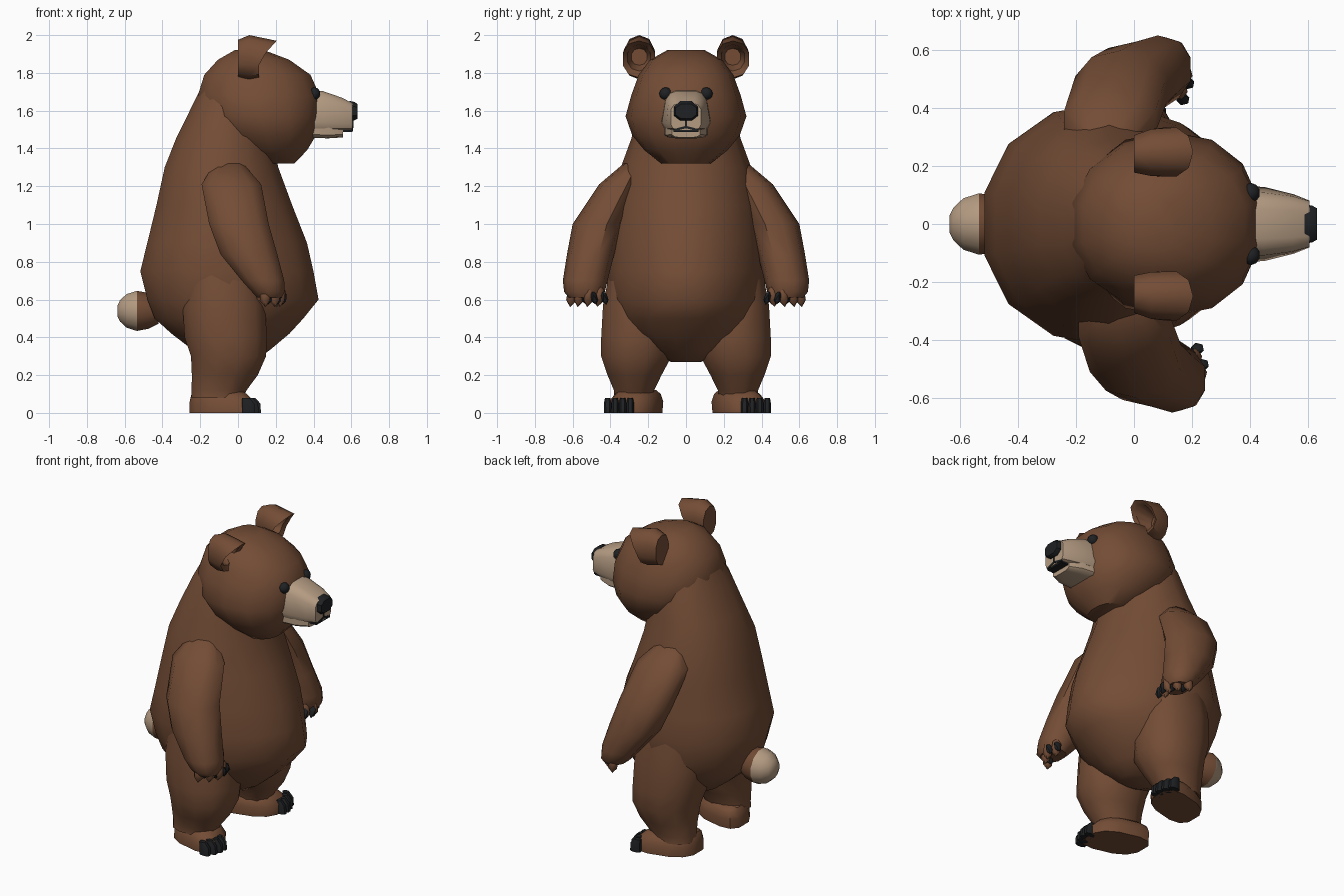
import bpy, bmesh, math
from mathutils import Vector, Matrix


def material(name, rgb):
    m = bpy.data.materials.new(name)
    m.diffuse_color = (*rgb, 1)
    return m


BROWN = material("brown fur", (0.172, 0.073, 0.036))
CREAM = material("cream fur", (0.46, 0.33, 0.225))
DARK = material("dark claw", (0.014, 0.015, 0.017))


def finish(bm, name, mats, angle=42):
    bmesh.ops.recalc_face_normals(bm, faces=bm.faces)
    me = bpy.data.meshes.new(name)
    bm.to_mesh(me)
    bm.free()
    for m in mats:
        me.materials.append(m)
    for p in me.polygons:
        p.use_smooth = True
    me.set_sharp_from_angle(angle=math.radians(angle))
    ob = bpy.data.objects.new(name, me)
    bpy.context.collection.objects.link(ob)
    return ob


def loft(name, rings, mat, axis="Z", segs=12, power=2.2, side=1, tweak=None):
    """Skin rounded rings (t, a0, a1, b0, b1) stacked along an axis."""
    bm = bmesh.new()
    loops = []
    for t, a0, a1, b0, b1 in rings:
        loop = []
        for i in range(segs):
            ang = 2 * math.pi * (i + 0.5) / segs
            c, s = math.cos(ang), math.sin(ang)
            a = (a0 + a1) / 2 + (a1 - a0) / 2 * math.copysign(abs(c) ** (2 / power), c)
            b = (b0 + b1) / 2 + (b1 - b0) / 2 * math.copysign(abs(s) ** (2 / power), s)
            p = Vector((a, b, t)) if axis == "Z" else Vector((t, a, b))
            if tweak:
                p = tweak(p)
            loop.append(bm.verts.new((p.x, p.y * side, p.z)))
        loops.append(loop)
    for lo, hi in zip(loops, loops[1:]):
        for i in range(segs):
            j = (i + 1) % segs
            bm.faces.new((lo[i], lo[j], hi[j], hi[i]))
    bm.faces.new(loops[0])
    bm.faces.new(loops[-1])
    return finish(bm, name, [mat])


def ball(name, centre, radii, mat, subdiv=2, tilt=0):
    bm = bmesh.new()
    m = Matrix.Translation(centre) @ Matrix.Rotation(tilt, 4, "X") @ Matrix.Diagonal((*radii, 1))
    bmesh.ops.create_icosphere(bm, subdivisions=subdiv, radius=1, matrix=m)
    return finish(bm, name, [mat])


def bar(name, centre, size, mat, tilt=0):
    bm = bmesh.new()
    m = Matrix.Translation(centre) @ Matrix.Rotation(tilt, 4, "X") @ Matrix.Diagonal((*size, 1))
    bmesh.ops.create_cube(bm, size=1, matrix=m)
    return finish(bm, name, [mat])


# Torso with heavy belly narrowing forwards, rising into the neck
def belly(p):
    return Vector((p.x, p.y * (1 - 0.6 * max(0, p.x)), p.z))


torso = [(0.27, -0.12, 0.08, 0.08), (0.33, -0.24, 0.17, 0.20), (0.42, -0.36, 0.28, 0.31),
         (0.50, -0.45, 0.355, 0.37), (0.60, -0.49, 0.437, 0.41), (0.75, -0.528, 0.41, 0.425),
         (0.90, -0.49, 0.375, 0.41), (1.10, -0.44, 0.295, 0.385), (1.30, -0.395, 0.22, 0.345),
         (1.45, -0.335, 0.19, 0.29), (1.62, -0.25, 0.15, 0.25), (1.76, -0.18, 0.10, 0.17)]
loft("torso", [(z, a, b, -w, w) for z, a, b, w in torso], BROWN, segs=14, tweak=belly)

# Head
head = [(1.32, 0.10, 0.30, 0.13), (1.39, -0.02, 0.37, 0.22), (1.47, -0.12, 0.42, 0.285),
        (1.57, -0.20, 0.44, 0.32), (1.68, -0.22, 0.44, 0.29), (1.79, -0.185, 0.39, 0.25),
        (1.87, -0.11, 0.275, 0.19), (1.92, -0.02, 0.14, 0.10)]
loft("head", [(z, a, b, -w, w) for z, a, b, w in head], BROWN, segs=14)


# Muzzle, narrower on top, with a separate jaw set back under the lip
def narrow_top(p):
    k = 1 - 0.3 * max(0, p.z - 1.6) / 0.11
    return Vector((p.x, p.y * k, p.z))


loft("muzzle", [(0.36, -0.135, 0.135, 1.49, 1.715), (0.45, -0.13, 0.13, 1.49, 1.705),
                (0.55, -0.105, 0.105, 1.492, 1.67), (0.607, -0.082, 0.082, 1.497, 1.64)],
     CREAM, axis="X", power=4.5, tweak=narrow_top)
loft("jaw", [(0.36, -0.12, 0.12, 1.455, 1.53), (0.48, -0.11, 0.11, 1.453, 1.53),
             (0.555, -0.075, 0.075, 1.458, 1.52)], CREAM, axis="X", power=4)
loft("nose", [(0.59, -0.062, 0.062, 1.545, 1.655), (0.615, -0.068, 0.068, 1.545, 1.65),
              (0.633, -0.058, 0.058, 1.555, 1.638)], DARK, axis="X", segs=8, power=2.5)
bar("mouth_centre", (0.607, 0, 1.53), (0.008, 0.009, 0.045), DARK)
bar("mouth_underside", (0.565, 0, 1.492), (0.076, 0.13, 0.009), DARK)

# Tail: brown root and cream rounded tip
loft("tail_root", [(x, -r, r, 0.54 - r, 0.54 + r) for x, r in
                   ((-0.42, 0.07), (-0.475, 0.098), (-0.535, 0.11))], BROWN, axis="X", power=2)
loft("tail_tip", [(x, -r, r, 0.54 - r, 0.54 + r) for x, r in
                  ((-0.535, 0.11), (-0.59, 0.092), (-0.625, 0.058), (-0.638, 0.03))],
     CREAM, axis="X", power=2)


def cup_lean(p):
    # the top of the ear rim curls forward
    k = 0.9 if p.x > 0.06 else 0
    return Vector((p.x + k * max(0, p.z - 1.865), p.y, p.z))


for s, tag in ((1, "left"), (-1, "right")):
    # Face details
    ball(tag + "_eye", (0.404, 0.108 * s, 1.69), (0.032, 0.034, 0.034), DARK)
    bar(tag + "_mouth", (0.605, 0.032 * s, 1.505), (0.01, 0.066, 0.012), DARK, tilt=-0.25 * s)

    # Cupped ear
    loft(tag + "_ear", [(0.0, 0.175, 0.31, 1.78, 1.975), (0.06, 0.162, 0.332, 1.765, 2.0),
                        (0.11, 0.16, 0.338, 1.775, 1.97), (0.10, 0.185, 0.312, 1.81, 1.95),
                        (0.04, 0.205, 0.29, 1.84, 1.93)],
         BROWN, axis="X", segs=10, side=s, tweak=cup_lean)

    # Arm and hand; the left arm hangs slightly further back
    dx = -0.05 if s > 0 else 0
    arm = [(1.32, -0.13, 0.03, 0.22, 0.33), (1.21, -0.20, 0.13, 0.24, 0.46),
           (1.00, -0.16, 0.17, 0.33, 0.60), (0.84, -0.10, 0.215, 0.38, 0.63),
           (0.70, 0.015, 0.25, 0.415, 0.652), (0.64, 0.07, 0.25, 0.43, 0.645),
           (0.61, 0.10, 0.235, 0.45, 0.62)]
    loft(tag + "_arm", [(z, a + dx, b + dx, c, d) for z, a, b, c, d in arm], BROWN, segs=10, side=s)
    for i, (x, y) in enumerate(((0.205, 0.46), (0.222, 0.515), (0.195, 0.565), (0.145, 0.605))):
        ball(f"{tag}_finger_{i}", (x + dx, y * s, 0.62), (0.034, 0.03, 0.06), BROWN, 1, 0.15 * s)
        ball(f"{tag}_hand_claw_{i}", (x + dx + 0.014, (y - 0.028) * s, 0.61),
             (0.025, 0.02, 0.04), DARK, 1, -0.3 * s)

    # Leg
    loft(tag + "_leg", [(0.08, -0.25, 0.03, 0.17, 0.385), (0.12, -0.25, 0.05, 0.165, 0.385),
                        (0.20, -0.25, 0.11, 0.125, 0.42), (0.30, -0.255, 0.155, 0.07, 0.455),
                        (0.40, -0.29, 0.16, 0.05, 0.455), (0.57, -0.30, 0.15, 0.08, 0.445),
                        (0.74, -0.27, 0.10, 0.18, 0.41)], BROWN, segs=12, side=s, power=2.2)

    # Foot, turned out towards the toes
    dy = 0 if s > 0 else -0.015

    def splay(p):
        return Vector((p.x, p.y + dy + 0.25 * (p.x + 0.08), p.z))
    loft(tag + "_foot", [(0.0, -0.26, 0.09, 0.155, 0.41), (0.06, -0.26, 0.09, 0.15, 0.41),
                         (0.10, -0.25, 0.05, 0.165, 0.385), (0.12, -0.24, 0.02, 0.19, 0.36)],
         BROWN, segs=12, side=s, power=2.8, tweak=splay)
    for i, (x, y) in enumerate(((0.092, 0.31), (0.092, 0.35), (0.08, 0.39), (0.06, 0.43))):
        y += dy
        loft(f"{tag}_foot_claw_{i}", [(0.0, x - 0.04, x + 0.032, y - 0.02, y + 0.02),
                                      (0.05, x - 0.04, x + 0.028, y - 0.021, y + 0.021),
                                      (0.08, x - 0.04, x + 0.0, y - 0.015, y + 0.015)],
             DARK, segs=8, power=2.6, side=s)
